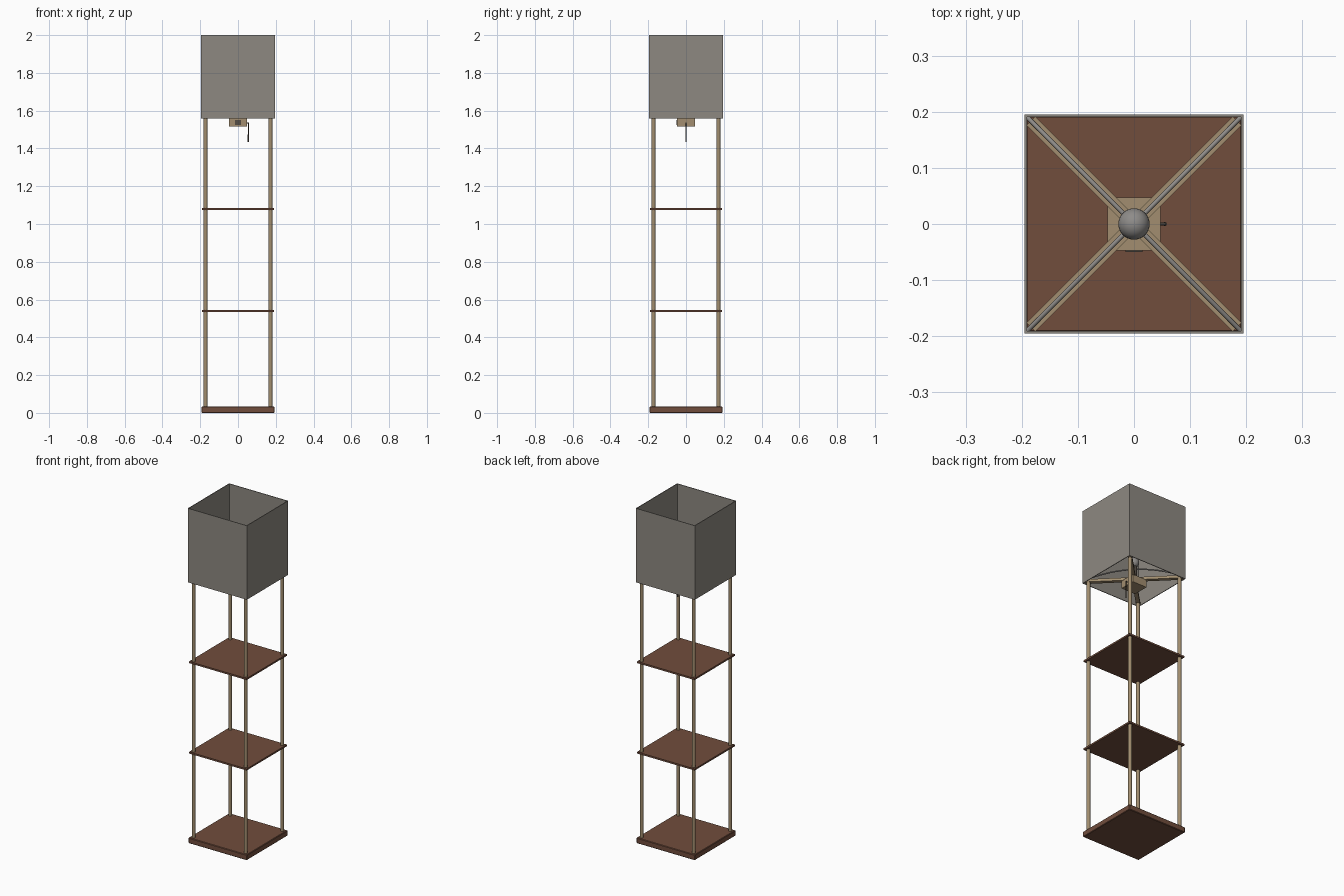
import bpy, math
from mathutils import Vector

if "Cube" in bpy.data.objects:
    bpy.data.objects.remove(bpy.data.objects["Cube"])


def mat(name, c):
    m = bpy.data.materials.new(name)
    m.diffuse_color = (*c, 1)
    m.use_nodes = True
    m.node_tree.nodes["Principled BSDF"].inputs["Base Color"].default_value = m.diffuse_color
    return m


WOOD = mat("brown wood", (0.165, 0.075, 0.046))
TAN = mat("tan wood", (0.36, 0.27, 0.16))
FABRIC = mat("grey fabric", (0.27, 0.25, 0.22))
METAL = mat("grey metal", (0.27, 0.26, 0.25))
DARK = mat("dark socket", (0.09, 0.075, 0.06))


def finish(name, m):
    o = bpy.context.object
    o.name = name
    o.data.materials.append(m)
    return o


def box(name, size, loc, m, rot=0, bevel=0):
    bpy.ops.mesh.primitive_cube_add(size=1, location=loc, rotation=(0, 0, rot))
    o = finish(name, m)
    o.scale = size
    bpy.ops.object.transform_apply(location=False, rotation=False, scale=True)
    if bevel:
        b = o.modifiers.new("bevel", 'BEVEL')
        b.width = bevel
        b.segments = 1
    return o


def rod(name, a, b, r, m, sides=12):
    a, b = Vector(a), Vector(b)
    d = b - a
    bpy.ops.mesh.primitive_cylinder_add(vertices=sides, radius=r, depth=d.length, location=(a + b) / 2)
    o = finish(name, m)
    o.rotation_euler = d.to_track_quat('Z', 'Y').to_euler()
    bpy.ops.object.shade_smooth_by_angle()
    return o


# base and shelves
box("base", (0.386, 0.386, 0.033), (0, 0, 0.0165), WOOD, bevel=0.003)
for i, z in enumerate((0.54, 1.08)):
    box(f"shelf_{i + 1}", (0.38, 0.38, 0.01), (0, 0, z), WOOD)

# corner posts
for i, (sx, sy) in enumerate(((1, 1), (-1, 1), (-1, -1), (1, -1))):
    x, y = sx * 0.172, sy * 0.172
    rod(f"post_{i + 1}", (x, y, 0.03), (x, y, 1.572), 0.01, TAN, 16)

# diagonal cross bars and lamp block
for i, s in enumerate((1, -1)):
    box(f"cross_bar_{i + 1}", (0.52, 0.022, 0.016), (0, 0, 1.568), TAN, s * math.pi / 4)
box("lamp_block", (0.094, 0.094, 0.046), (0, 0, 1.54), TAN)

# open shade: four thin walls
for i in range(4):
    a = i * math.pi / 2
    box(f"shade_wall_{i + 1}", (0.39, 0.004, 0.442),
        (0.193 * math.sin(a), -0.193 * math.cos(a), 1.779), FABRIC, a)

# arched wires that carry the shade
for i, s in enumerate((1, -1)):
    c = bpy.data.curves.new(f"shade_wire_{i + 1}", 'CURVE')
    c.dimensions = '3D'
    c.bevel_depth = 0.004
    c.bevel_resolution = 2
    sp = c.splines.new('POLY')
    sp.points.add(16)
    for k, p in enumerate(sp.points):
        t = k / 8 - 1
        p.co = (0.19 * t, 0.19 * t * s, 1.575 + 0.055 * (1 - t * t), 1)
    c.materials.append(METAL)
    bpy.context.collection.objects.link(bpy.data.objects.new(c.name, c))

# socket, bulb, pull switch
rod("socket", (0, 0, 1.56), (0, 0, 1.645), 0.016, DARK, 20)
bpy.ops.mesh.primitive_uv_sphere_add(segments=24, ring_count=16, radius=0.028, location=(0, 0, 1.672))
finish("bulb", METAL)
bpy.ops.object.shade_smooth()
rod("switch_arm", (0.04, 0, 1.535), (0.057, 0, 1.535), 0.003, DARK)
rod("pull_chain", (0.055, 0, 1.44), (0.055, 0, 1.535), 0.002, DARK)
rod("pull_chain_knob", (0.055, 0, 1.435), (0.055, 0, 1.475), 0.0035, DARK)
box("switch_plate", (0.03, 0.004, 0.026), (0, -0.048, 1.538), DARK)
